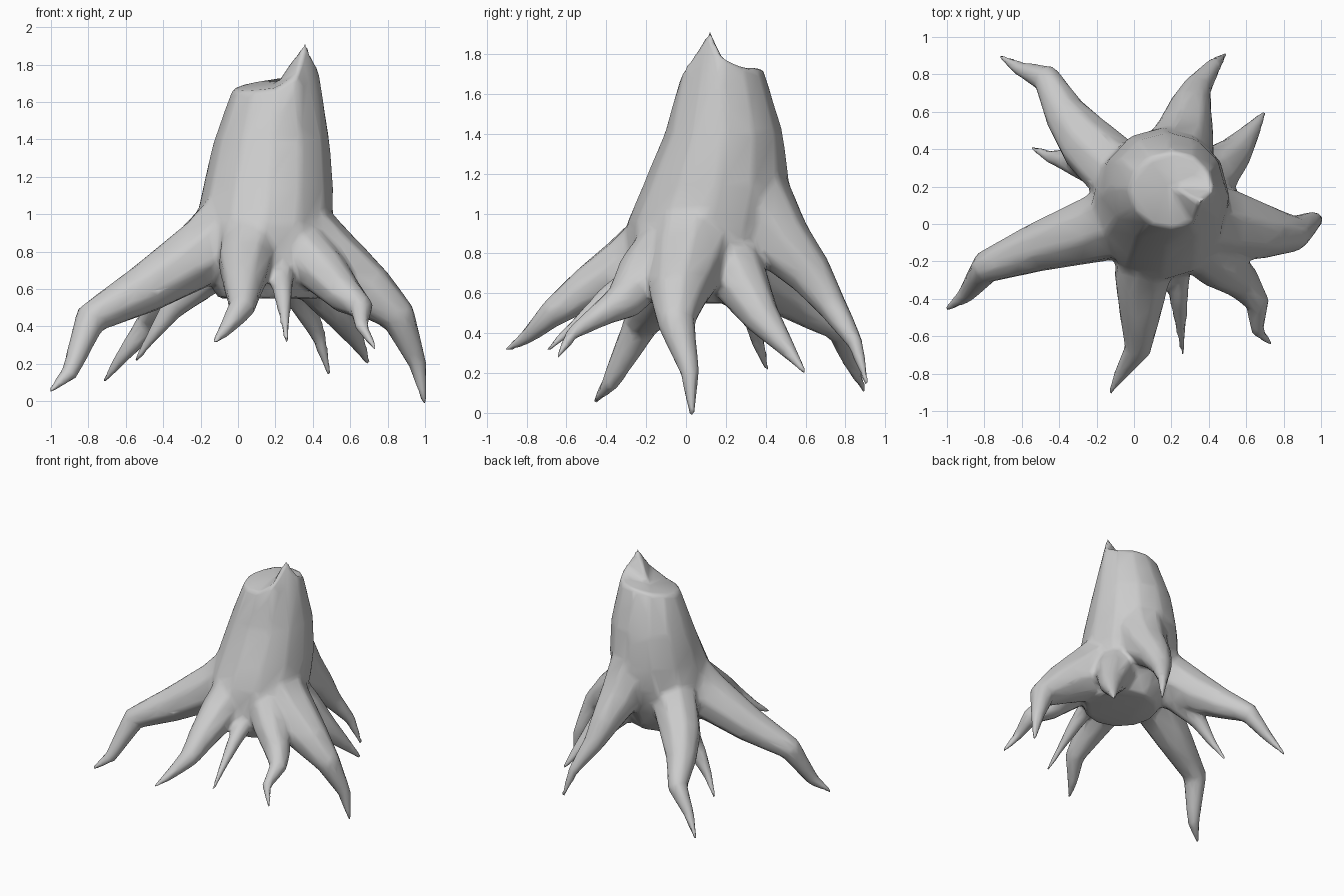
import bpy, bmesh, math

cube = bpy.data.objects.get("Cube")
if cube:
    bpy.data.objects.remove(cube)

bark = bpy.data.materials.new("grey bark")
bark.use_nodes = True
bark.diffuse_color = (0.6, 0.6, 0.6, 1)
bark.node_tree.nodes["Principled BSDF"].inputs["Base Color"].default_value = bark.diffuse_color

SIDES = 12
angles = [math.tau * k / SIDES for k in range(SIDES)]


def make_trunk():
    """Loft of ellipses with a rounded belly and a jagged broken top."""
    # height, centre x, centre y, half width, half depth
    bands = [(0.55, 0.16, 0.04, 0.27, 0.28), (0.75, 0.14, 0.06, 0.35, 0.37),
             (0.95, 0.14, 0.1, 0.37, 0.4), (1.14, 0.16, 0.15, 0.35, 0.37),
             (1.4, 0.18, 0.19, 0.31, 0.3), (1.7, 0.2, 0.18, 0.23, 0.21)]
    bm = bmesh.new()
    rings = []
    for z, cx, cy, width, depth in bands:
        rings.append([bm.verts.new((cx + width * math.cos(a), cy + depth * math.sin(a), z))
                      for a in angles])
    for low, high in zip(rings, rings[1:]):
        for k in range(SIDES):
            n = (k + 1) % SIDES
            bm.faces.new((low[k], low[n], high[n], high[k]))
    bm.faces.new(rings[0][::-1])

    # Tilted rim with one broken spike, and a shallow hollow inside it
    rim = rings[-1]
    for vert, a in zip(rim, angles):
        vert.co.z += 0.04 * math.cos(a - 0.8)
    rim[0].co.z += 0.06
    rim[-2].co.z += 0.06
    rim[-1].co = (0.36, 0.12, 1.93)
    hollow = bm.verts.new((0.2, 0.2, 1.7))
    for k in range(SIDES):
        bm.faces.new((rim[k], rim[(k + 1) % SIDES], hollow))

    mesh = bpy.data.meshes.new("stump")
    bm.to_mesh(mesh)
    bm.free()
    obj = bpy.data.objects.new("stump", mesh)
    bpy.context.collection.objects.link(obj)
    return obj


def make_root(name, thickness, collar, *path):
    """Round root running from its tip into the trunk axis, thickening on the way."""
    path = [*path, (0.12, 0.08, collar)]
    curve = bpy.data.curves.new(name, "CURVE")
    curve.dimensions = "3D"
    curve.bevel_depth = 1
    curve.bevel_resolution = 2
    curve.use_fill_caps = True
    spline = curve.splines.new("POLY")
    spline.points.add(len(path) - 1)
    for i, (point, place) in enumerate(zip(spline.points, path)):
        point.co = (*place, 1)
        point.radius = 0.015 + thickness * (i / (len(path) - 1)) ** 1.2
    obj = bpy.data.objects.new(name, curve)
    bpy.context.collection.objects.link(obj)
    return obj


# Large roots bend along their length; small ones run almost straight
HIGH, LOW = 1.05, 0.85
parts = [
    make_root("right_root", 0.23, HIGH, (-1.01, -0.46, 0.05), (-0.9, -0.38, 0.15),
              (-0.79, -0.23, 0.44), (-0.5, -0.12, 0.6), (-0.18, -0.02, 0.8)),
    make_root("front_root", 0.18, HIGH, (-0.13, -0.91, 0.31), (-0.07, -0.8, 0.38),
              (0.02, -0.67, 0.5), (0.03, -0.5, 0.62), (0.04, -0.3, 0.74)),
    make_root("small_front_root", 0.09, LOW, (0.26, -0.7, 0.31), (0.25, -0.55, 0.45),
              (0.24, -0.4, 0.58), (0.23, -0.2, 0.72)),
    make_root("front_left_root", 0.16, HIGH, (0.74, -0.65, 0.27), (0.66, -0.57, 0.4),
              (0.66, -0.42, 0.5), (0.58, -0.31, 0.56), (0.46, -0.22, 0.69)),
    make_root("left_root", 0.25, HIGH, (1.0, 0.03, -0.02), (0.96, 0.02, 0.2),
              (0.86, -0.05, 0.45), (0.7, -0.04, 0.59), (0.48, 0, 0.74)),
    make_root("back_left_root", 0.19, HIGH, (0.7, 0.6, 0.2), (0.63, 0.5, 0.33),
              (0.54, 0.38, 0.48), (0.42, 0.27, 0.66)),
    make_root("back_root", 0.24, 1.3, (0.49, 0.91, 0.14), (0.43, 0.85, 0.35),
              (0.34, 0.73, 0.54), (0.3, 0.62, 0.7), (0.27, 0.48, 0.85), (0.23, 0.35, 1.05)),
    make_root("back_right_root", 0.19, HIGH, (-0.72, 0.9, 0.1), (-0.61, 0.83, 0.25),
              (-0.47, 0.78, 0.42), (-0.37, 0.59, 0.55), (-0.25, 0.43, 0.67)),
    make_root("small_right_root", 0.12, LOW, (-0.55, 0.41, 0.21), (-0.45, 0.36, 0.36),
              (-0.35, 0.34, 0.5), (-0.18, 0.28, 0.65)),
]

# Join trunk and roots into one piece
trunk = make_trunk()
bpy.ops.object.select_all(action="DESELECT")
for part in parts:
    part.select_set(True)
bpy.context.view_layer.objects.active = parts[0]
bpy.ops.object.convert(target="MESH")
trunk.select_set(True)
bpy.context.view_layer.objects.active = trunk
bpy.ops.object.join()

# Fuse, soften the joints, then reduce to broad faces
fuse = trunk.modifiers.new("fuse", "REMESH")
fuse.mode = "VOXEL"
fuse.voxel_size = 0.015
soften = trunk.modifiers.new("soften", "SMOOTH")
soften.factor = 0.5
soften.iterations = 16
simplify = trunk.modifiers.new("simplify", "DECIMATE")
simplify.ratio = 0.05
for name in ("fuse", "soften", "simplify"):
    bpy.ops.object.modifier_apply(modifier=name)

trunk.data.materials.clear()
trunk.data.materials.append(bark)
bpy.ops.object.shade_smooth_by_angle(angle=math.radians(80))
